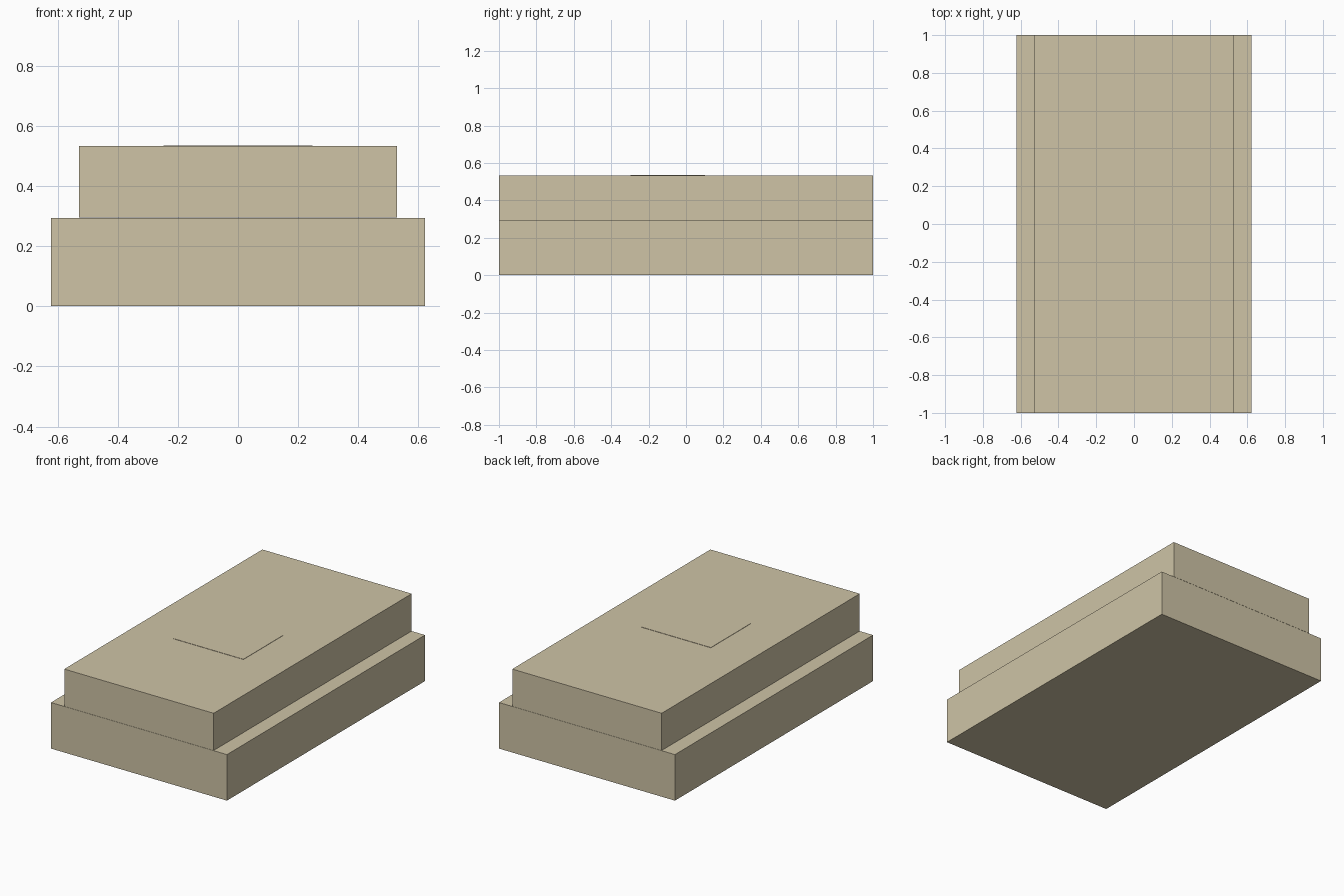
import bpy

if "Cube" in bpy.data.objects:
    bpy.data.objects.remove(bpy.data.objects["Cube"])

mat = bpy.data.materials.new("beige")
mat.diffuse_color = (0.62, 0.55, 0.38, 1.0)
mat.use_nodes = True
mat.node_tree.nodes["Principled BSDF"].inputs["Base Color"].default_value = mat.diffuse_color


def box(name, width, depth, z0, z1, y=0.0):
    bpy.ops.mesh.primitive_cube_add(size=1, location=(0, y, (z0 + z1) / 2))
    ob = bpy.context.object
    ob.name = name
    ob.scale = (width, depth, z1 - z0)
    bpy.ops.object.transform_apply(location=False, rotation=False, scale=True)
    ob.data.materials.append(mat)
    bpy.ops.object.shade_smooth_by_angle()
    return ob


# Wide lower slab
box("lower_slab", 1.244, 2.0, 0.0, 0.294)
# Narrower slab resting on it
box("upper_slab", 1.056, 2.0, 0.295, 0.533)
# Thin label plate, almost flush with the upper face
box("top_plate", 0.494, 0.40, 0.532, 0.535, y=-0.098)
